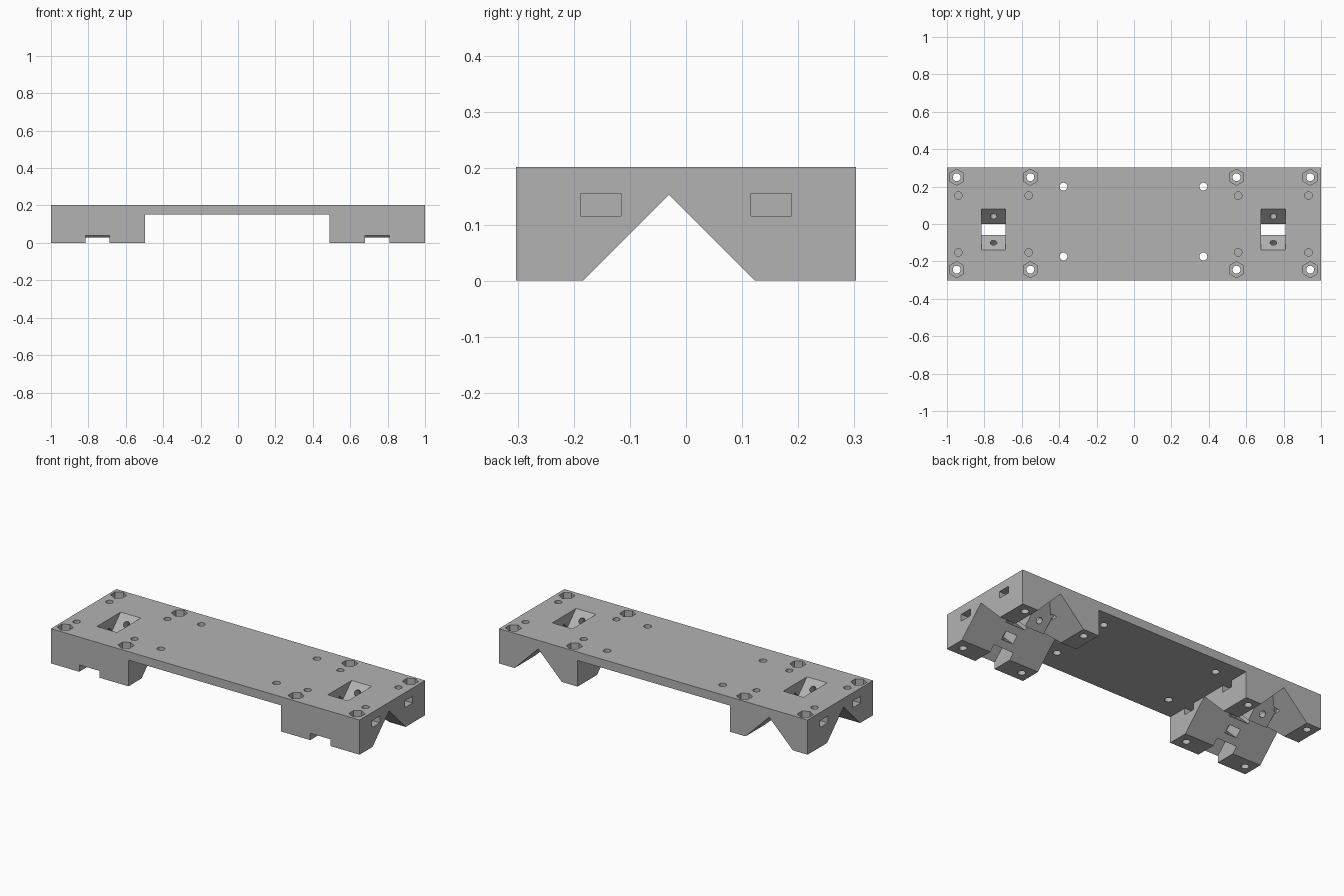
import bpy, bmesh
from mathutils import Vector

if "Cube" in bpy.data.objects:
    bpy.data.objects.remove(bpy.data.objects["Cube"])

gray = bpy.data.materials.new("matte_gray")
gray.use_nodes = True
COLOR = (0.45, 0.45, 0.45, 1)
gray.diffuse_color = COLOR
gray.node_tree.nodes["Principled BSDF"].inputs["Base Color"].default_value = COLOR

HALF_Y, TOP, ROOF = 0.303, 0.203, 0.153
CX, CY = -0.003, -0.03           # centre of the feet pair, centre of the vee
DEEP = ROOF + 0.05


def add(name, bm):
    bmesh.ops.recalc_face_normals(bm, faces=bm.faces[:])
    mesh = bpy.data.meshes.new(name)
    bm.to_mesh(mesh)
    bm.free()
    mesh.materials.append(gray)
    ob = bpy.data.objects.new(name, mesh)
    bpy.context.collection.objects.link(ob)
    return ob


def prism(name, profile, lo, hi, axis="x"):
    """Closed solid from a (side, height) profile swept along x or y."""
    bm = bmesh.new()
    rings = []
    for a in (lo, hi):
        rings.append([bm.verts.new((a, s, z) if axis == "x" else (s, a, z))
                      for s, z in profile])
        bm.faces.new(rings[-1])
    first, last = rings
    for i in range(len(profile)):
        bm.faces.new((first[i - 1], first[i], last[i], last[i - 1]))
    return add(name, bm)


def box(name, x0, x1, y0, y1, z0, z1):
    return prism(name, [(y0, z0), (y1, z0), (y1, z1), (y0, z1)], x0, x1)


def rod(name, a, b, radius, sides=24):
    a, b = Vector(a), Vector(b)
    bm = bmesh.new()
    bmesh.ops.create_cone(bm, cap_ends=True, segments=sides, radius1=radius,
                          radius2=radius, depth=(b - a).length)
    turn = Vector((0, 0, 1)).rotation_difference(b - a).to_matrix().to_4x4()
    bmesh.ops.transform(bm, matrix=turn, verts=bm.verts[:])
    bmesh.ops.translate(bm, verts=bm.verts[:], vec=(a + b) / 2)
    return add(name, bm)


def volume(mesh):
    bm = bmesh.new()
    bm.from_mesh(mesh)
    size = bm.calc_volume()
    bm.free()
    return size


def combine(target, tool, operation="DIFFERENCE"):
    """Boolean the tool into the target, keeping only a sound result."""
    tool.hide_render = True
    before = volume(target.data)
    mod = target.modifiers.new("combine", "BOOLEAN")
    mod.operation, mod.object = operation, tool
    for solver in ("EXACT", "MANIFOLD"):
        mod.solver = solver
        graph = bpy.context.evaluated_depsgraph_get()
        graph.update()
        mesh = bpy.data.meshes.new_from_object(target.evaluated_get(graph))
        if 0.8 * before < volume(mesh) < 1.1 * before:
            target.modifiers.clear()
            target.data = mesh
            break
    target.modifiers.clear()
    bpy.data.objects.remove(tool)


# Plate with two feet
bracket = prism("mounting_bracket", [(-1, 0), (-0.497, 0), (-0.497, ROOF), (0.49, ROOF),
                (0.49, 0), (1, 0), (1, TOP), (-1, TOP)], -HALF_Y, HALF_Y, "y")
centres = [CX - 0.748, CX + 0.748]

# Cross vee in the rear half of each foot, with a clamp block standing in it
for cx in centres:
    combine(bracket, prism("cross_vee", [(cx, ROOF), (cx - DEEP, -0.05), (cx + DEEP, -0.05)],
                           CY + 0.002, HALF_Y + 0.1, "y"))
    combine(bracket, prism("clamp_block", [(CY - 0.01, 0.05), (0.071, 0.01), (0.214, 0.153),
                           (0.2, 0.18), (CY - 0.01, 0.18)], cx - 0.062, cx + 0.062), "UNION")

# Long vee through both feet
combine(bracket, prism("vee", [(CY, ROOF), (CY - DEEP, -0.05), (CY + DEEP, -0.05)], -1.1, 1.1))

for cx in centres:
    x0, x1 = cx - 0.065, cx + 0.065

    # Flared opening in the top
    combine(bracket, prism("hopper", [(CY, 0.093), (CY + 0.13, 0.223), (CY - 0.13, 0.223)], x0, x1))

    for s in (-1, 1):
        def at(pts):
            return [(CY + s * d, z) for d, z in pts]

        # Screw head recess, nut slot and slanted screw hole
        combine(bracket, prism("recess", at([(0.103, 0.01), (0.203, 0.11),
                               (0.333, -0.02), (0.133, -0.02)]), x0, x1))
        combine(bracket, prism("nut_slot", at([(0.04, 0.073), (0.137, 0.17), (0.171, 0.136),
                               (0.074, 0.039)]), cx - 0.038, cx + 0.038))
        (ya, za), (yb, zb) = at([(0.055, 0.178), (0.178, 0.055)])
        combine(bracket, rod("screw_hole", (cx, ya, za), (cx, yb, zb), 0.018))

    # Bolt holes with hexagon seats, and nut pockets in the foot ends
    for step in (-1, 1):
        hx = cx + step * 0.197
        px = cx + step * 0.188
        ends = sorted((cx + step * 0.145, cx + step * 0.256))
        for s in (-1, 1):
            hy, py = 0.003 + s * 0.247, s * 0.152
            combine(bracket, rod("bolt_hole", (hx, hy, -0.1), (hx, hy, 0.3), 0.021))
            combine(bracket, rod("hex_seat", (hx, hy, TOP - 0.05), (hx, hy, 0.3), 0.043, 6))
            combine(bracket, box("nut_pocket", *ends, py - 0.036, py + 0.036, 0.115, 0.155))
            combine(bracket, rod("pocket_hole", (px, py, 0.135), (px, py, 0.3), 0.02))

# Plain holes in the plate
for hx in (CX - 0.374, CX + 0.374):
    for hy in (-0.174, 0.2):
        combine(bracket, rod("plate_hole", (hx, hy, 0.1), (hx, hy, 0.3), 0.021))

bpy.context.view_layer.objects.active = bracket
bracket.select_set(True)
bpy.ops.object.shade_smooth_by_angle(angle=0.5)
